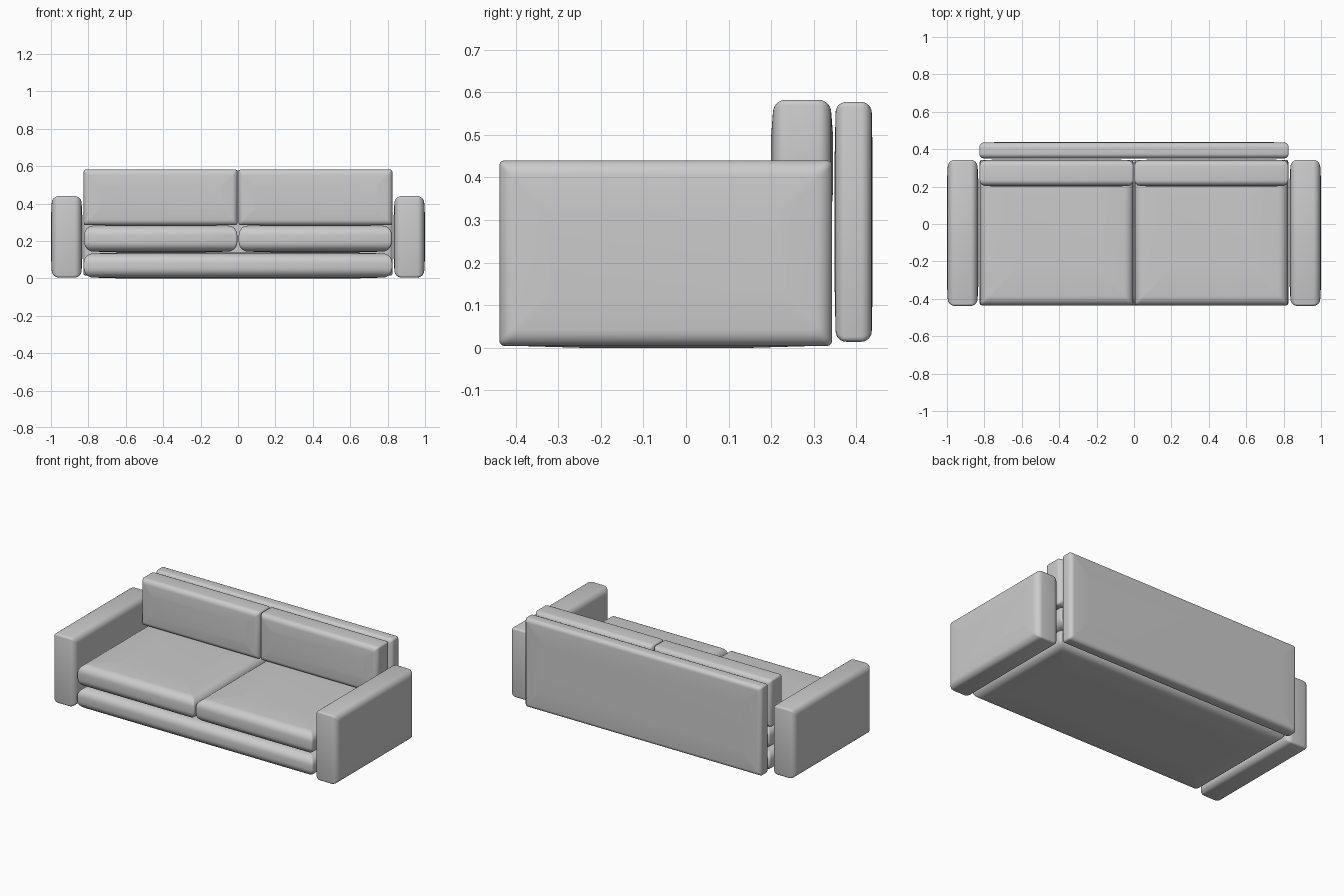
import bpy, bmesh, math

if "Cube" in bpy.data.objects:
    bpy.data.objects.remove(bpy.data.objects["Cube"])


def pad(name, lo, hi, axis, r, bulge=0.004, c=0.012):
    """Upholstered slab: thin along `axis`, rolled rim of radius r, slightly domed big faces."""
    u, v = [i for i in range(3) if i != axis]
    mid = [(a + b) / 2 for a, b in zip(lo, hi)]
    half = [(b - a) / 2 for a, b in zip(lo, hi)]
    h = half[axis]
    # rim profile as (inset, height), from the side wall to the dome
    side = []
    for i in range(7):
        a = math.pi / 2 * i / 6
        side.append((r * (1 - math.cos(a)), h - bulge - r + r * math.sin(a)))
    side.append((r + min(half[u], half[v]) * 0.35, h))
    profile = [(d, -z) for d, z in reversed(side)] + side

    bm = bmesh.new()
    rings = []
    for inset, z in profile:
        ring = []
        for q in range(4):
            sx, sy = ((1, 1), (-1, 1), (-1, -1), (1, -1))[q]
            for k in range(4):
                a = math.pi / 2 * (q + k / 3)
                co = [0, 0, 0]
                co[u] = mid[u] + sx * (half[u] - inset - c) + c * math.cos(a)
                co[v] = mid[v] + sy * (half[v] - inset - c) + c * math.sin(a)
                co[axis] = mid[axis] + z
                ring.append(bm.verts.new(co))
        rings.append(ring)
    for ra, rb in zip(rings, rings[1:]):
        for i in range(len(ra)):
            j = (i + 1) % len(ra)
            bm.faces.new((ra[i], ra[j], rb[j], rb[i]))
    bm.faces.new(rings[0])
    bm.faces.new(rings[-1])
    bmesh.ops.recalc_face_normals(bm, faces=bm.faces)
    for f in bm.faces:
        f.smooth = True
    me = bpy.data.meshes.new(name)
    bm.to_mesh(me)
    bm.free()
    ob = bpy.data.objects.new(name, me)
    bpy.context.collection.objects.link(ob)
    return ob


def pair(name, lo, hi, axis, r):
    """Right-hand pad plus its mirror image across x = 0."""
    pad(name + "_right", lo, hi, axis, r)
    pad(name + "_left", (-hi[0], lo[1], lo[2]), (-lo[0], hi[1], hi[2]), axis, r)


# Base and back panel
pad("base", (-0.825, -0.435, 0.0), (0.825, 0.343, 0.137), 2, 0.05)
pad("back_panel", (-0.827, 0.349, 0.014), (0.827, 0.438, 0.577), 1, 0.025, 0.002)

# Arms, seat cushions and back cushions
pair("arm", (0.832, -0.438, 0.004), (1.0, 0.343, 0.44), 0, 0.038)
pair("seat_cushion", (0.004, -0.435, 0.139), (0.822, 0.343, 0.286), 2, 0.05)
pair("back_cushion", (0.003, 0.2, 0.284), (0.825, 0.345, 0.582), 1, 0.03)
